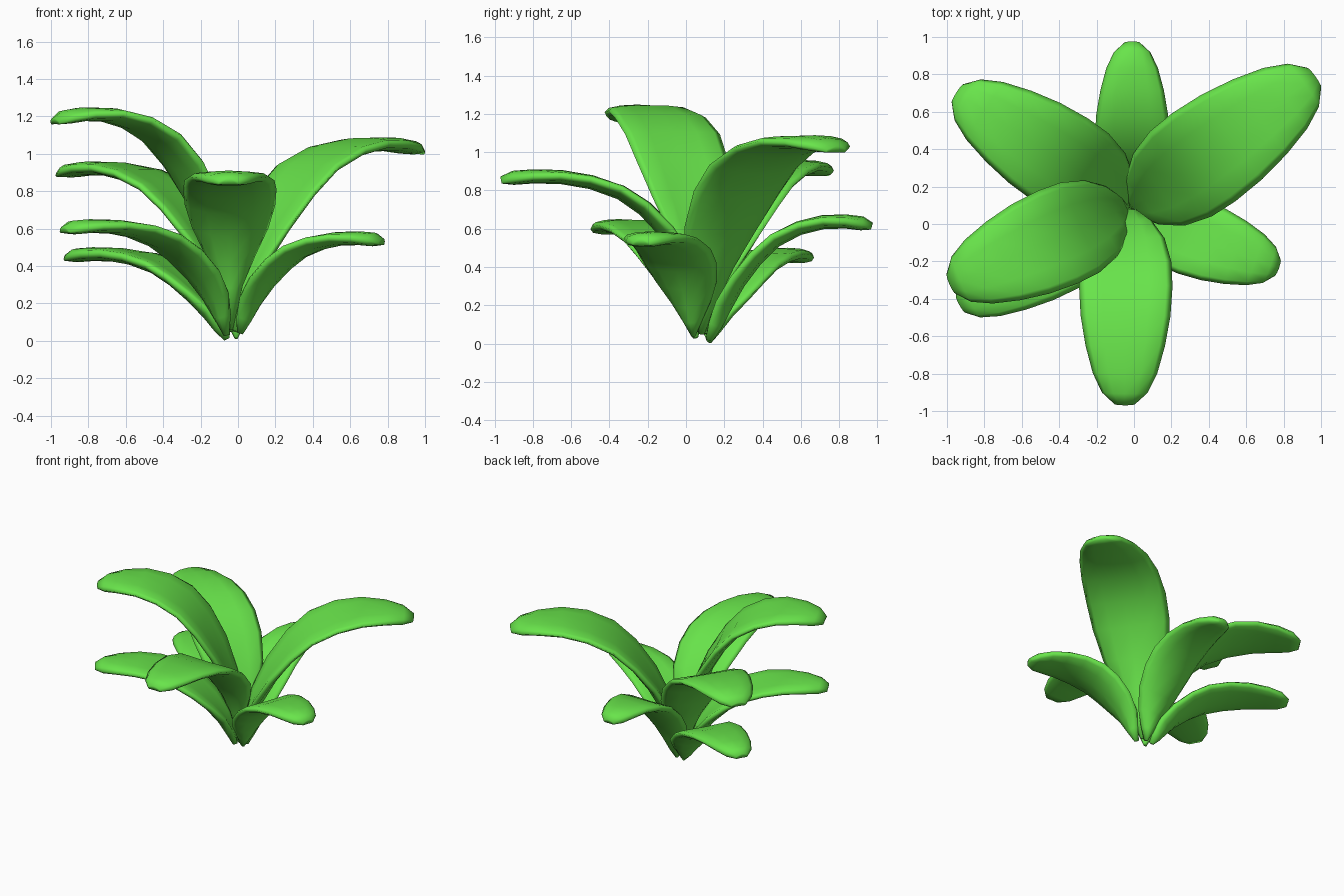
import bpy, bmesh, math
from mathutils import Vector

if "Cube" in bpy.data.objects:
    bpy.data.objects.remove(bpy.data.objects["Cube"])

green = bpy.data.materials.new("leaf_green")
green.diffuse_color = (0.14, 0.78, 0.07, 1)
green.use_nodes = True
green.node_tree.nodes["Principled BSDF"].inputs["Base Color"].default_value = green.diffuse_color

# Shared leaf profile: distance along, height, half width, all as fractions
PROFILE = [(0, 0, .05), (.03, .13, .26), (.08, .3, .54), (.165, .5, .82),
           (.28, .70, .97), (.4, .85, 1), (.55, .95, .96), (.7, .995, .85),
           (.84, .995, .69), (.94, .975, .49), (1, .95, .22)]
SIDES = 12


def leaf(name, base, tip, height, half_width, bend):
    """Thick arched leaf; bend below 1 makes it rise more steeply."""
    start = Vector(base)
    run = Vector((tip[0] - base[0], tip[1] - base[1], 0))
    side = Vector((-run.y, run.x, 0)).normalized()
    rise = height - base[2]
    mids = [start + run * u + Vector((0, 0, rise * h ** bend)) for u, h, w in PROFILE]
    bm = bmesh.new()
    rings = []
    for i, (u, h, w) in enumerate(PROFILE):
        tangent = mids[min(i + 1, len(mids) - 1)] - mids[max(i - 1, 0)]
        normal = tangent.cross(side).normalized()
        thick = .018 if i in (0, len(mids) - 1) else .037
        # channelled near the base, nearly flat at the tip
        cup = .05 * min(1, u / .08) * (1 - u) - .012 * u
        ring = []
        for k in range(SIDES):
            a = 2 * math.pi * k / SIDES
            c, s = math.cos(a), math.sin(a)
            off = math.copysign(abs(s) ** .8, s) * thick + cup * (c * c - .4)
            ring.append(bm.verts.new(mids[i] + side * c * half_width * w + normal * off))
        rings.append(ring)
    for r0, r1 in zip(rings, rings[1:]):
        for k in range(SIDES):
            n = (k + 1) % SIDES
            bm.faces.new((r0[k], r0[n], r1[n], r1[k]))
    # blunt rounded ends
    bm.faces.new(rings[0])
    bm.faces.new(rings[-1])
    bmesh.ops.recalc_face_normals(bm, faces=bm.faces)
    mesh = bpy.data.meshes.new(name)
    bm.to_mesh(mesh)
    bm.free()
    mesh.materials.append(green)
    mesh.polygons.foreach_set("use_smooth", [True] * len(mesh.polygons))
    obj = bpy.data.objects.new(name, mesh)
    bpy.context.collection.objects.link(obj)


# name, base, tip, top height, half width, bend
LEAVES = [
    ("leaf_left_lowest", (-.06, .12, .01), (-.91, .61, .45), .465, .21, 1),
    ("leaf_right_low", (.01, .04, .04), (.77, -.235, .535), .55, .21, .9),
    ("leaf_front_left_low", (-.06, .05, .03), (-.93, -.43, .6), .615, .23, .85),
    ("leaf_back", (-.01, .12, .015), (-.01, .97, .62), .64, .20, 1),
    ("leaf_front", (-.04, .08, .06), (-.05, -.965, .86), .875, .25, .62),
    ("leaf_back_left", (-.03, .11, .05), (-.945, .70, .92), .925, .265, .82),
    ("leaf_back_right", (-.01, .08, .05), (.965, .785, 1.04), 1.055, .29, .88),
    ("leaf_front_left_top", (-.04, .09, .08), (-.98, -.32, 1.2), 1.215, .27, .77),
]
for spec in LEAVES:
    leaf(*spec)
